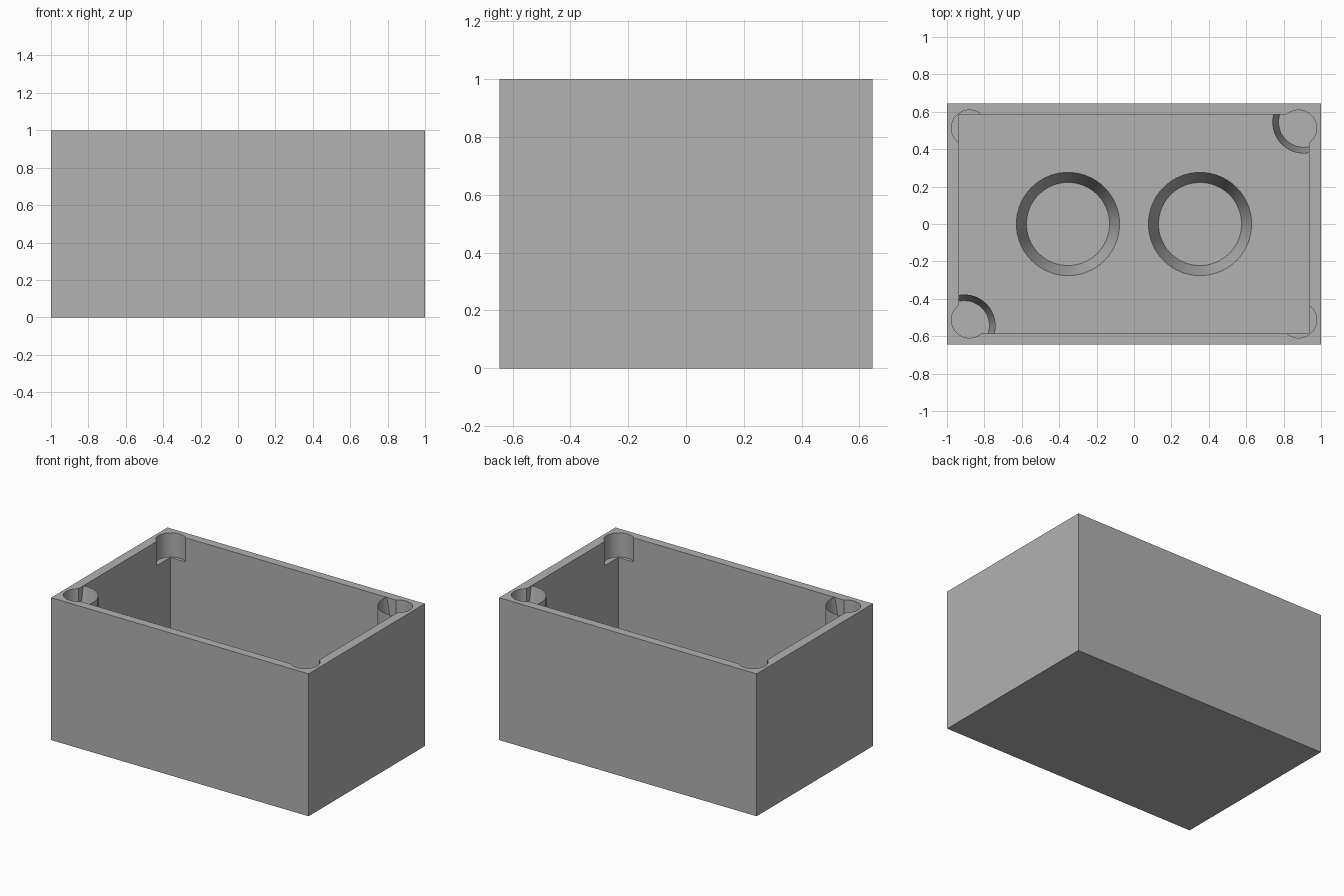
import bpy

if "Cube" in bpy.data.objects:
    bpy.data.objects.remove(bpy.data.objects["Cube"], do_unlink=True)

grey = bpy.data.materials.new("plain_grey")
grey.use_nodes = True
colour = (0.445, 0.445, 0.445, 1)
grey.diffuse_color = colour
grey.node_tree.nodes["Principled BSDF"].inputs["Base Color"].default_value = colour

HALF_X, HALF_Y = 1.0, 0.645        # outside of the box
IN_X, IN_Y = 0.935, 0.585          # inside of the walls
FLOOR, POCKET = 0.25, 0.17         # floor height, depth of recesses


def block(name, hx, hy, z0, z1):
    bpy.ops.mesh.primitive_cube_add(size=1, location=(0, 0, (z0 + z1) / 2))
    ob = bpy.context.object
    ob.name = name
    ob.scale = (2 * hx, 2 * hy, z1 - z0)
    bpy.ops.object.transform_apply(location=True, rotation=False, scale=True)
    return ob


def cone(name, x, y, r0, r1, z0, z1):
    bpy.ops.mesh.primitive_cone_add(vertices=64, radius1=r0, radius2=r1,
                                    depth=z1 - z0, location=(x, y, (z0 + z1) / 2))
    ob = bpy.context.object
    ob.name = name
    return ob


def recess(name, x, y, r_bottom, r_top, top):
    """Cutter that reaches r_top exactly at the given height."""
    over = 0.02
    grow = (r_top - r_bottom) * over / POCKET
    return cone(name, x, y, r_bottom, r_top + grow, top - POCKET, top + over)


def combine(ob, tool, operation):
    mod = ob.modifiers.new(operation.lower(), "BOOLEAN")
    mod.operation, mod.solver, mod.object = operation, "EXACT", tool
    bpy.context.view_layer.objects.active = ob
    bpy.ops.object.modifier_apply(modifier=mod.name)
    bpy.data.objects.remove(tool, do_unlink=True)


def finish(ob):
    ob.data.materials.clear()
    ob.data.materials.append(grey)
    bpy.ops.object.select_all(action="DESELECT")
    ob.select_set(True)
    bpy.context.view_layer.objects.active = ob
    bpy.ops.object.shade_smooth_by_angle(angle=0.5)


# Open box with round notches in the wall corners and two tapered floor pockets
box = block("open_box", HALF_X, HALF_Y, 0, 1)
combine(box, block("cavity", IN_X, IN_Y, FLOOR, 1.1), "DIFFERENCE")
for sx in (-1, 1):
    for sy in (-1, 1):
        notch = recess("notch", sx * 0.88, sy * 0.513, 0.096, 0.096, 1)
        combine(box, notch, "DIFFERENCE")
    combine(box, recess("pocket", sx * 0.353, 0, 0.222, 0.276, FLOOR), "DIFFERENCE")
finish(box)

# Corner posts with tapered cups, in two opposite corners
for side, name in ((-1, "front_right_post"), (1, "back_left_post")):
    x, y = side * 0.908, side * 0.545
    post = cone(name, x, y, 0.168, 0.168, FLOOR, 1)
    combine(post, block("clip", IN_X, IN_Y, 0.1, 1.1), "INTERSECT")
    combine(post, recess("cup", x, y, 0.135, 0.167, 1), "DIFFERENCE")
    finish(post)
